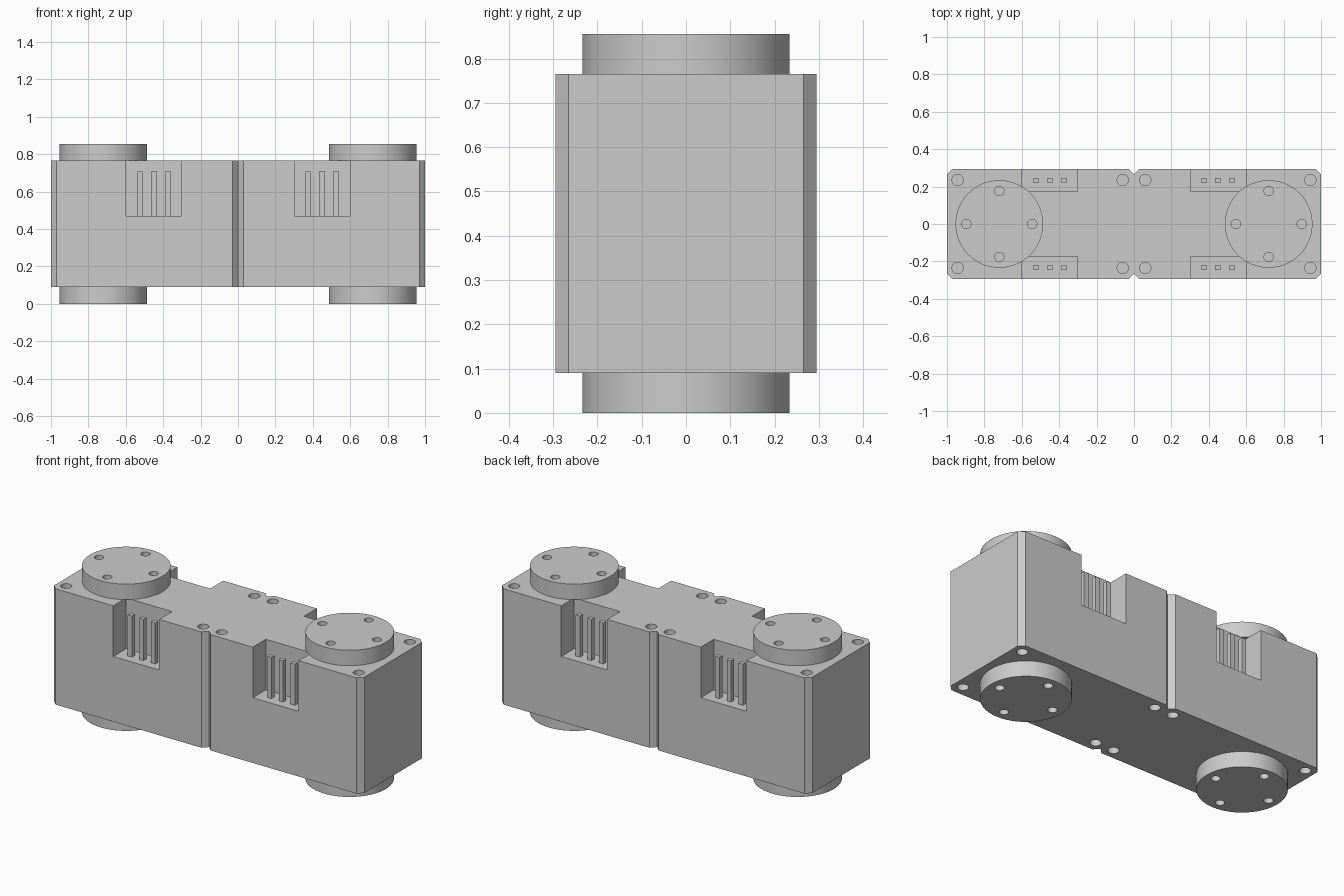
import bpy, bmesh, math
from mathutils import Matrix, Vector

if "Cube" in bpy.data.objects:
    bpy.data.objects.remove(bpy.data.objects["Cube"], do_unlink=True)

# Overall dimensions
HALF_Y, BOTTOM, TOP, HEIGHT = 0.295, 0.09, 0.765, 0.855
CHAMFER = 0.03
HORN_X, HORN_R = 0.72, 0.234
POCKET_X, POCKET_FLOOR, POCKET_DEPTH = 0.45, 0.47, 0.12
SIGNS = (-1, 1)

grey = bpy.data.materials.new("light grey")
grey.use_nodes = True
colour = (0.6, 0.6, 0.6, 1)
grey.diffuse_color = colour
grey.node_tree.nodes["Principled BSDF"].inputs["Base Color"].default_value = colour


def add_box(bm, low, high):
    low, high = Vector(low), Vector(high)
    matrix = Matrix.Translation((low + high) / 2) @ Matrix.Diagonal((*(high - low), 1))
    bmesh.ops.create_cube(bm, size=1, matrix=matrix)


def add_cylinder(bm, x, y, z0, z1, radius, sides=32):
    bmesh.ops.create_cone(bm, cap_ends=True, segments=sides, radius1=radius, radius2=radius,
                          depth=z1 - z0, matrix=Matrix.Translation((x, y, (z0 + z1) / 2)))


def make_object(name, bm):
    bmesh.ops.recalc_face_normals(bm, faces=bm.faces[:])
    mesh = bpy.data.meshes.new(name)
    bm.to_mesh(mesh)
    bm.free()
    mesh.materials.append(grey)
    obj = bpy.data.objects.new(name, mesh)
    bpy.context.collection.objects.link(obj)
    return obj


def activate(obj):
    bpy.ops.object.select_all(action='DESELECT')
    obj.select_set(True)
    bpy.context.view_layer.objects.active = obj


def carve(obj, cutter_bm):
    cutter = make_object("cutter", cutter_bm)
    cutter.hide_render = True
    mod = obj.modifiers.new("cut", 'BOOLEAN')
    mod.operation = 'DIFFERENCE'
    mod.solver = 'EXACT'
    mod.object = cutter
    activate(obj)
    bpy.ops.object.modifier_apply(modifier=mod.name)
    bpy.data.objects.remove(cutter, do_unlink=True)
    bpy.ops.object.shade_smooth_by_angle(angle=math.radians(30))


# Twin housing: chamfered outline with a V groove at the middle of each long side
inner = HALF_Y - CHAMFER
quarter = [(1, inner), (1 - CHAMFER, HALF_Y), (CHAMFER, HALF_Y)]
back = quarter + [(0, inner)] + [(-x, y) for x, y in reversed(quarter)]
outline = back + [(-x, -y) for x, y in back]
bm = bmesh.new()
base = bm.faces.new([bm.verts.new((x, y, BOTTOM)) for x, y in outline])
result = bmesh.ops.extrude_face_region(bm, geom=[base])
moved = [g for g in result["geom"] if isinstance(g, bmesh.types.BMVert)]
bmesh.ops.translate(bm, verts=moved, vec=(0, 0, TOP - BOTTOM))
housing = make_object("housing", bm)

# Connector pockets and blind screw holes
bm = bmesh.new()
for sx in SIGNS:
    for sy in SIGNS:
        ys = sorted((sy * (HALF_Y - POCKET_DEPTH), sy * (HALF_Y + 0.1)))
        add_box(bm, (sx * POCKET_X - 0.148, ys[0], POCKET_FLOOR),
                (sx * POCKET_X + 0.148, ys[1], TOP + 0.1))
        for x in (0.06, 0.943):
            for z in (BOTTOM, TOP):
                add_cylinder(bm, sx * x, sy * 0.235, z - 0.08, z + 0.08, 0.03)
carve(housing, bm)

# Round horns above and below, each with four screw holes
for sx, side in zip(SIGNS, ("right", "left")):
    for z0, z1, level in ((0, BOTTOM, "lower"), (TOP, HEIGHT, "upper")):
        bm = bmesh.new()
        add_cylinder(bm, sx * HORN_X, 0, z0, z1, HORN_R, 96)
        horn = make_object(f"{side}_{level}_horn", bm)
        bm = bmesh.new()
        for i in range(4):
            a = i * math.pi / 2
            add_cylinder(bm, sx * HORN_X + 0.176 * math.cos(a), 0.176 * math.sin(a),
                         z0 - 0.05, z1 + 0.05, 0.025)
        carve(horn, bm)

# Three square pins standing in every connector pocket
for sx, side in zip(SIGNS, ("right", "left")):
    for sy, end in zip(SIGNS, ("front", "back")):
        bm = bmesh.new()
        for i in (-1, 0, 1):
            x, y, h = sx * POCKET_X + i * 0.075, sy * 0.233, 0.0135
            add_box(bm, (x - h, y - h, POCKET_FLOOR), (x + h, y + h, 0.71))
        make_object(f"{side}_{end}_connector_pins", bm)
